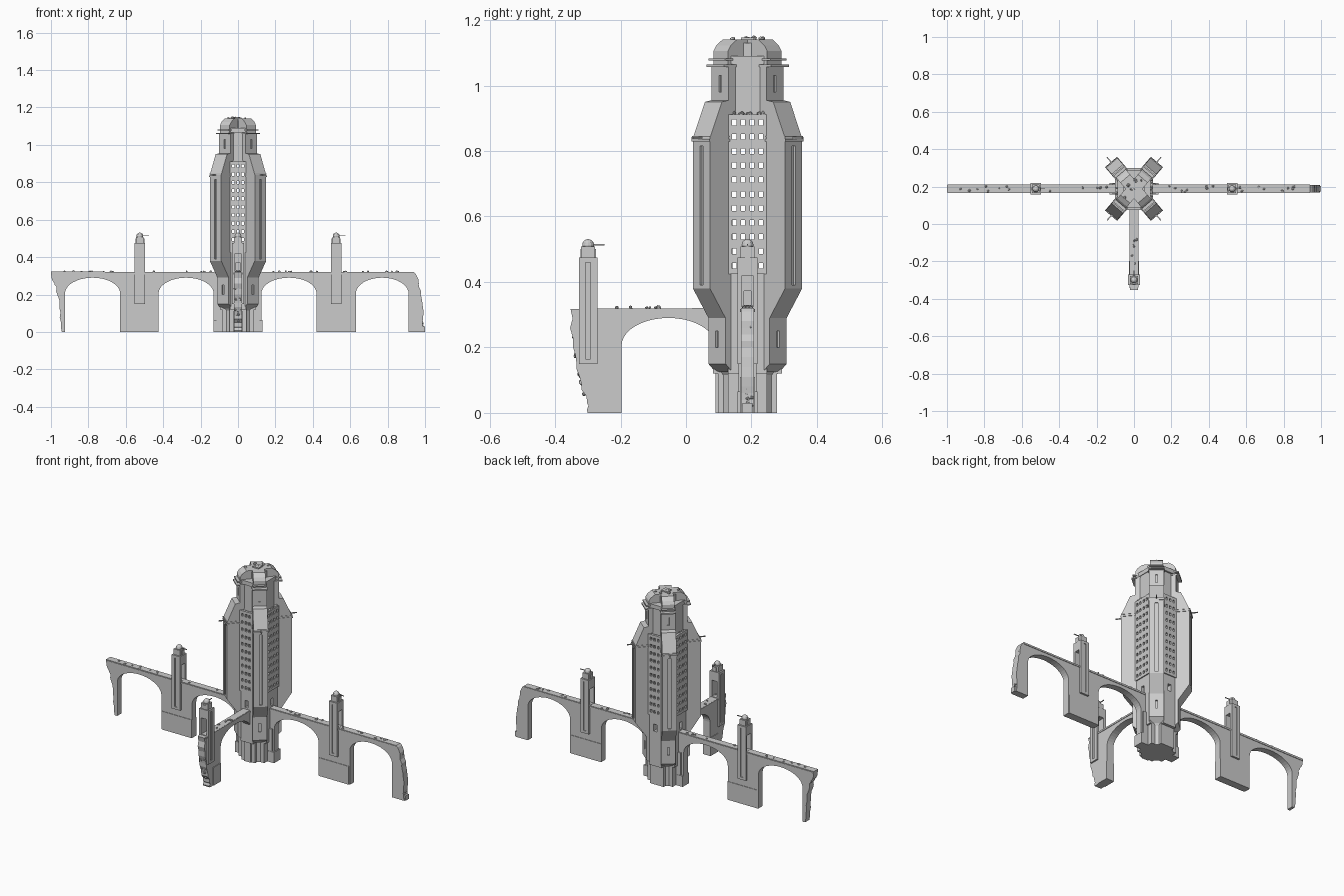
import bpy, bmesh, math, random
from mathutils import Matrix, Vector

if "Cube" in bpy.data.objects:
    bpy.data.objects.remove(bpy.data.objects["Cube"])

random.seed(4)
CY = 0.188                      # tower centre in y
ARM = math.radians(49.5)        # direction of the diagonal buttresses
TOWER = Matrix.Translation((0, CY, 0))


def finish(name, bm, mat=None):
    bmesh.ops.recalc_face_normals(bm, faces=bm.faces)
    me = bpy.data.meshes.new(name)
    bm.to_mesh(me)
    bm.free()
    ob = bpy.data.objects.new(name, me)
    bpy.context.collection.objects.link(ob)
    if mat:
        ob.matrix_world = mat
    return ob


def prism(name, pts, half, mat=None):
    """Profile in x/z pushed out to +-half in y."""
    bm = bmesh.new()
    f = bm.faces.new([bm.verts.new((u, -half, z)) for u, z in pts])
    ext = bmesh.ops.extrude_face_region(bm, geom=[f])["geom"]
    bmesh.ops.translate(bm, vec=(0, 2 * half, 0),
                        verts=[g for g in ext if isinstance(g, bmesh.types.BMVert)])
    return finish(name, bm, mat)


def boxes(name, spans, mat=None):
    """Each span is x0, x1, y0, y1, z0, z1."""
    bm = bmesh.new()
    for x0, x1, y0, y1, z0, z1 in spans:
        m = Matrix.Translation(((x0 + x1) / 2, (y0 + y1) / 2, (z0 + z1) / 2))
        bmesh.ops.create_cube(bm, size=1, matrix=m @ Matrix.Diagonal((x1 - x0, y1 - y0, z1 - z0, 1)))
    return finish(name, bm, mat)


def cut(ob, spans):
    c = boxes("cutter", spans, ob.matrix_world.copy())
    c.hide_render = True
    m = ob.modifiers.new("cut", 'BOOLEAN')
    m.operation, m.object, m.solver = 'DIFFERENCE', c, 'EXACT'
    bpy.context.view_layer.objects.active = ob
    bpy.ops.object.modifier_apply(modifier=m.name)
    bpy.data.objects.remove(c)


def copy(ob, mat):
    o = ob.copy()
    bpy.context.collection.objects.link(o)
    o.matrix_world = mat


def four(ob):
    """Place a part along all four diagonals of the tower."""
    for a in (math.pi - ARM, math.pi + ARM, -ARM):
        copy(ob, TOWER @ Matrix.Rotation(a, 4, 'Z'))
    ob.matrix_world = TOWER @ Matrix.Rotation(ARM, 4, 'Z')


# Diagonal buttresses with grooves and slits
arm = prism("buttress", [(0.095, 0.125), (0.123, 0.15), (0.123, 0.29), (0.185, 0.38), (0.185, 0.84),
                         (0.137, 0.95), (0.11, 0.955), (0.11, 1.06), (0.08, 1.06), (0.08, 0.92),
                         (0.096, 0.91)], 0.04)
cut(arm, [(0.177, 0.2, -0.008, 0.008, 0.39, 0.815),
          (0.115, 0.14, -0.006, 0.006, 0.2, 0.25),
          (0.103, 0.14, -0.006, 0.006, 0.98, 1.03)])
four(arm)
four(prism("buttress_foot", [(0.03, 0), (0.085, 0), (0.085, 0.115), (0.1, 0.14), (0.03, 0.14)], 0.037))
four(boxes("buttress_band", [(0.1, 0.189, -0.043, 0.043, 0.829, 0.836),
                             (0.1, 0.187, -0.042, 0.042, 0.842, 0.846)]))
four(boxes("buttress_pole", [(0.17, 0.222, -0.003, 0.003, 0.837, 0.842)]))
four(boxes("crown_ledge", [(0.0, 0.13, -0.042, 0.042, 1.057, 1.064),
                           (0.0, 0.124, -0.038, 0.038, 1.076, 1.083)]))
four(prism("crown_lobe", [(0, 1.06), (0.108, 1.06), (0.108, 1.105), (0.097, 1.122),
                          (0.072, 1.14), (0, 1.14)], 0.034))

# Tower core below and above the hollow shaft
for nm, hx, hy in (("core_side", 0.096, 0.06), ("core_front", 0.042, 0.106)):
    top = boxes(nm + "_top", [(-hx * .88, hx * .88, -hy * .85, hy * .85, 0.9, 1.075)], TOWER)
    low = boxes(nm + "_base", [(-hx, hx, -hy, hy, 0.12, 0.43)], TOWER)
    cut(low, [(-0.2, 0.2, -0.011, 0.011, 0.33, 0.372), (-0.011, 0.011, -0.2, 0.2, 0.33, 0.372)])
boxes("tower_foot", [(-0.085, 0.085, -0.06, 0.06, 0, 0.13), (-0.045, 0.045, -0.09, 0.09, 0, 0.13),
                     (-0.13, 0.13, -0.03, 0.03, 0, 0.065), (-0.115, 0.115, -0.028, 0.028, 0.06, 0.2)], TOWER)
boxes("crown_block", [(-0.088, 0.088, -0.05, 0.05, 1.066, 1.09), (-0.04, 0.04, -0.1, 0.1, 1.066, 1.09),
                      (-0.055, 0.055, -0.055, 0.055, 1.06, 1.13), (-0.02, 0.02, -0.02, 0.02, 1.13, 1.147)], TOWER)


# Pierced window screens around the hollow shaft
def screen(name, width, cols, dist, angle):
    hw, hh, rows, pz = 0.0125, 0.017, 11, 0.0437
    px = width / (cols + 0.5)
    us, zs = [-width / 2], [0.425]
    for i in range(cols):
        c = (i - (cols - 1) / 2) * px
        us += [c - hw / 2, c + hw / 2]
    for j in range(rows):
        c = 0.45 + j * pz
        zs += [c - hh / 2, c + hh / 2]
    us.append(width / 2)
    zs.append(0.912)
    bm = bmesh.new()
    grid = [[bm.verts.new((dist, u, z)) for u in us] for z in zs]
    for j in range(len(zs) - 1):
        for i in range(len(us) - 1):
            if not (i % 2 and j % 2):
                bm.faces.new((grid[j][i], grid[j][i + 1], grid[j + 1][i + 1], grid[j + 1][i]))
    ob = finish(name, bm, TOWER @ Matrix.Rotation(angle, 4, 'Z'))
    m = ob.modifiers.new("thick", 'SOLIDIFY')
    m.thickness, m.offset = 0.014, 0


for k in range(4):
    if k % 2:
        screen("window_screen_front", 0.086, 3, 0.105, k * math.pi / 2)
    else:
        screen("window_screen_side", 0.122, 4, 0.095, k * math.pi / 2)


# Arched walls: outline along the top, broken ends, arches underneath
def arch(x0, x1):
    c, r = (x0 + x1) / 2, (x1 - x0) / 2
    arc = [(c - r * math.cos(math.pi * i / 20), 0.205 + 0.085 * math.sin(math.pi * i / 20)) for i in range(21)]
    return [(x0, 0)] + arc + [(x1, 0)]


def ragged(pts, n=5):
    """Subdivide a broken edge and jitter it."""
    out = [pts[0]]
    for (a, b), (c, d) in zip(pts, pts[1:]):
        for i in range(1, n):
            t = i / n
            out.append((a + (c - a) * t + random.uniform(-.006, .006), b + (d - b) * t))
        out.append((c, d))
    return out


left_end = ragged([(-0.998, 0.295), (-0.97, 0.24), (-0.955, 0.13), (-0.942, 0)])
right_end = ragged([(0.994, 0), (0.99, 0.08), (0.977, 0.2), (0.965, 0.28), (0.94, 0.32)], 4)
outline = [(-1, 0.322)] + left_end
for a in ((-0.925, -0.63), (-0.425, -0.13), (0.125, 0.42), (0.63, 0.912)):
    outline += arch(*a)
prism("long_wall", outline + right_end, 0.02, TOWER)
boxes("end_stub", [(0.93, 1.0, -0.015, 0.015, 0, 0.03)], TOWER)

front = Matrix.Rotation(math.pi / 2, 4, 'Z')
front_end = ragged([(-0.353, 0.318), (-0.345, 0.2), (-0.325, 0.11), (-0.303, 0.03), (-0.3, 0)], 4)
prism("front_wall", [(0.1, 0.32)] + front_end + arch(-0.197, 0.09) + [(0.1, 0)], 0.022, front)

# Wall copings and thicker pier bases
boxes("wall_coping", [(-0.998, 0.94, -0.023, 0.023, 0.308, 0.318)], TOWER)
boxes("front_coping", [(-0.34, 0.1, -0.025, 0.025, 0.308, 0.318)], front)
boxes("pier_base", [(s * 0.525 - 0.1, s * 0.525 + 0.1, -0.023, 0.023, 0, 0.11) for s in (-1, 1)], TOWER)
boxes("front_pier_base", [(-0.27, -0.198, -0.026, 0.026, 0, 0.11)], front)

# Turrets straddling the walls, with a walkway passage
turret = boxes("turret", [(-0.028, 0.028, -0.031, 0.031, 0.15, 0.475)])
cut(turret, [(-0.1, 0.1, -0.017, 0.017, 0.322, 0.42)])
cut(turret, [(-0.008, 0.008, s * 0.032 - 0.006, s * 0.032 + 0.006, 0.165, 0.46) for s in (-1, 1)])
cap = boxes("turret_cap", [(-0.021, 0.021, -0.022, 0.022, 0.47, 0.508),
                           (-0.024, 0.024, -0.008, 0.008, 0.43, 0.5),
                           (0.01, 0.05, -0.002, 0.002, 0.512, 0.516)])
bm = bmesh.new()
bmesh.ops.create_uvsphere(bm, u_segments=12, v_segments=8, radius=0.018,
                          matrix=Matrix.Translation((0, 0, 0.513)))
dome = finish("turret_dome", bm)
for part in (turret, cap, dome):
    copy(part, Matrix.Translation((-0.525, CY, 0)))
    copy(part, Matrix.Translation((0, -0.299, 0)) @ front)
    part.matrix_world = Matrix.Translation((0.525, CY, 0))


# Rubble on the wall tops, the broken ends and the crown
def rubble(name, n, place, lo=0.005, hi=0.011):
    bm = bmesh.new()
    for _ in range(n):
        p = Vector(place())
        m = Matrix.Translation(p) @ Matrix.Rotation(random.uniform(0, 3), 4, Vector((random.random(), random.random(), 1)))
        s = random.uniform(lo, hi)
        bmesh.ops.create_icosphere(bm, subdivisions=1, radius=s,
                                   matrix=m @ Matrix.Diagonal((1, random.uniform(.5, 1), random.uniform(.5, 1), 1)))
    finish(name, bm)


U = random.uniform
rubble("wall_rubble", 32, lambda: (U(0.13, 0.93) * random.choice((-1, 1)), CY + U(-.015, .015), 0.322))
rubble("front_rubble", 9, lambda: (U(-.015, .015), U(-0.33, 0.06), 0.322))
rubble("right_end_rubble", 16, lambda: (lambda z: (0.988 - z * .1, CY + U(-.012, .012), z))(U(0.02, 0.28)))
rubble("front_end_rubble", 16, lambda: (lambda z: (U(-.015, .015), -0.3 - min(z, .2) * .2, z))(U(0.02, 0.3)))
rubble("crown_rubble", 8, lambda: (U(-.05, .05), CY + U(-.05, .05), 1.143))
rubble("screen_rubble", 10, lambda: (random.choice((-1, 1)) * 0.093, CY + U(-.05, .05), 0.914))
